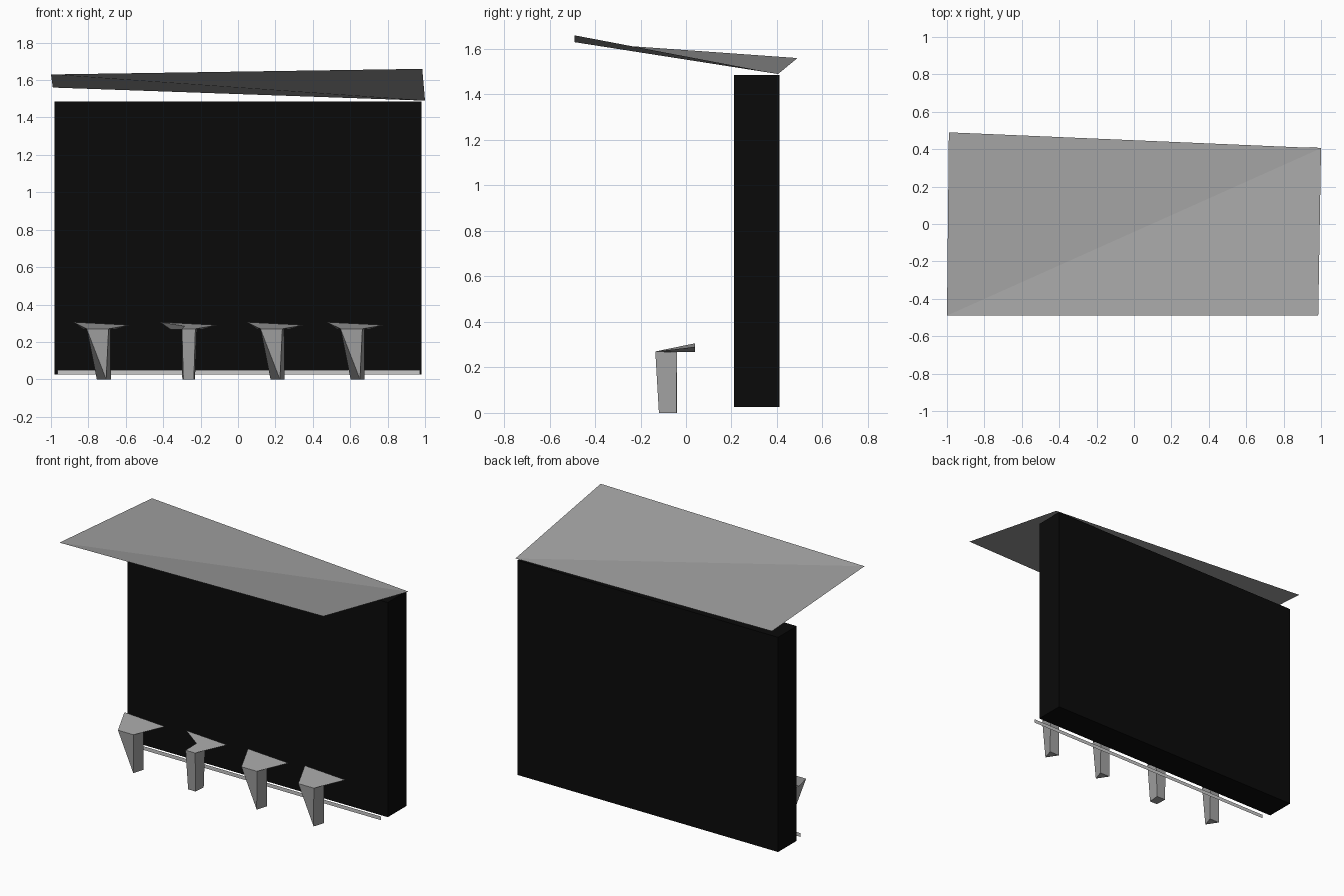
import bpy, bmesh

if "Cube" in bpy.data.objects:
    bpy.data.objects.remove(bpy.data.objects["Cube"])


def material(name, r, g, b):
    m = bpy.data.materials.new(name)
    m.diffuse_color = (r, g, b, 1)
    m.use_nodes = True
    m.node_tree.nodes["Principled BSDF"].inputs["Base Color"].default_value = m.diffuse_color
    return m


black = material("black", 0.003, 0.003, 0.003)
grey = material("mid grey", 0.36, 0.36, 0.36)
light = material("light grey", 0.58, 0.58, 0.58)


def finish(name, bm, mat, closed=True):
    if closed:
        bmesh.ops.remove_doubles(bm, verts=bm.verts, dist=0.0005)
        bmesh.ops.recalc_face_normals(bm, faces=bm.faces)
    me = bpy.data.meshes.new(name)
    bm.to_mesh(me)
    bm.free()
    me.materials.append(mat)
    ob = bpy.data.objects.new(name, me)
    bpy.context.collection.objects.link(ob)
    return ob


def sheet(name, points, mat):
    """Single open sheet, split into a triangle fan from the first point."""
    bm = bmesh.new()
    v = [bm.verts.new(p) for p in points]
    for i in range(1, len(v) - 1):
        bm.faces.new((v[0], v[i], v[i + 1]))
    return finish(name, bm, mat, closed=False)


def loft(name, lower, upper, mat, dx=0.0):
    """Solid between two rings of equal length; matching points merge."""
    bm = bmesh.new()
    a, b = ([bm.verts.new((x + dx, y, z)) for x, y, z in ring] for ring in (lower, upper))
    n = len(a)
    bm.faces.new(a[::-1])
    bm.faces.new(b)
    for i in range(n):
        j = (i + 1) % n
        bm.faces.new((a[i], a[j], b[j], b[i]))
    return finish(name, bm, mat)


def rect(x0, x1, y0, y1, z):
    return [(x0, y0, z), (x1, y0, z), (x1, y1, z), (x0, y1, z)]


# Main wall
loft("wall", rect(-0.98, 0.98, 0.21, 0.41, 0.025),
     rect(-0.98, 0.98, 0.21, 0.41, 1.485), black)

# Sloping, slightly twisted awning
sheet("awning", [(-1.0, -0.49, 1.63), (0.985, -0.49, 1.66),
                 (1.0, 0.405, 1.49), (-0.99, 0.49, 1.56)], grey)

# Foot rail in front of the wall
sheet("foot_rail", [(-0.965, 0.15, 0.025), (0.972, 0.15, 0.025),
                    (0.972, 0.15, 0.05), (-0.965, 0.15, 0.05)], light)

# Three matching stools: wedge seat on a leg tapering to a triangular foot
front = [(0.548, -0.135, 0.27), (0.665, -0.135, 0.27)]
seat_top = front + [(0.78, 0.04, 0.29), (0.475, 0.04, 0.306)]
seat_low = front + [(0.70, 0.04, 0.267), (0.53, 0.04, 0.267)]
leg_top = front + [(0.675, -0.04, 0.267), (0.60, -0.04, 0.267)]
foot = [(0.652, -0.119, 0), (0.652, -0.119, 0), (0.677, -0.042, 0), (0.602, -0.042, 0)]
for i, dx in enumerate((-1.357, -0.428, 0.0), 1):
    loft(f"stool_seat_{i}", seat_low, seat_top, grey, dx)
    loft(f"stool_leg_{i}", foot, leg_top, grey, dx)

# Odd stool: straight leg and notched seat
front = [(-0.30, -0.135, 0.27), (-0.228, -0.135, 0.27)]
loft("odd_stool_seat",
     front + [(-0.19, 0.04, 0.267), (-0.36, 0.04, 0.267), (-0.285, -0.04, 0.267)],
     front + [(-0.11, 0.04, 0.29), (-0.418, 0.04, 0.306), (-0.285, -0.04, 0.284)], grey)
loft("odd_stool_leg",
     [(-0.292, -0.119, 0), (-0.236, -0.119, 0), (-0.23, -0.04, 0), (-0.298, -0.04, 0)],
     front + [(-0.22, -0.04, 0.267), (-0.30, -0.04, 0.267)], grey)
